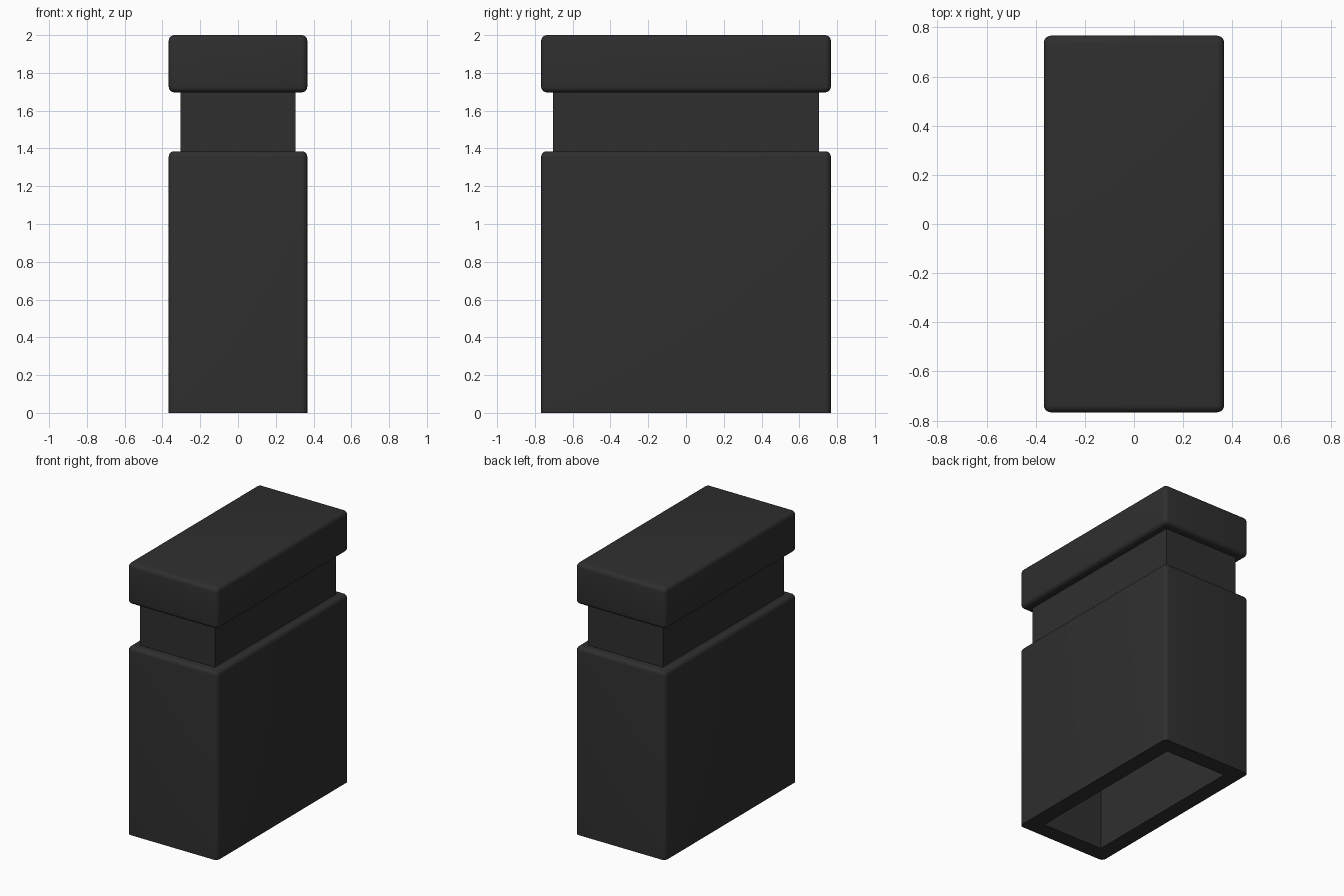
import bpy, bmesh, math

if "Cube" in bpy.data.objects:
    bpy.data.objects.remove(bpy.data.objects["Cube"], do_unlink=True)

# Single dark plastic colour
mat = bpy.data.materials.new("charcoal")
mat.use_nodes = True
COLOR = (0.028, 0.028, 0.028, 1)
mat.diffuse_color = COLOR
bsdf = mat.node_tree.nodes["Principled BSDF"]
bsdf.inputs["Base Color"].default_value = COLOR
bsdf.inputs["Roughness"].default_value = 0.6


def box(name, hx, hy, z0, z1, radius=0.0, round_bottom=True):
    """Box from half sizes and a height range, with optional rounded edges."""
    bm = bmesh.new()
    bmesh.ops.create_cube(bm, size=2)
    for v in bm.verts:
        v.co = (v.co.x * hx, v.co.y * hy, z1 if v.co.z > 0 else z0)
    if radius:
        edges = [e for e in bm.edges
                 if round_bottom or any(v.co.z > z0 + 1e-4 for v in e.verts)]
        bmesh.ops.bevel(bm, geom=edges, offset=radius, segments=5,
                        profile=0.5, affect='EDGES', clamp_overlap=True)
    bmesh.ops.recalc_face_normals(bm, faces=bm.faces)
    mesh = bpy.data.meshes.new(name)
    bm.to_mesh(mesh)
    bm.free()
    mesh.materials.append(mat)
    ob = bpy.data.objects.new(name, mesh)
    bpy.context.collection.objects.link(ob)
    return ob


def activate(ob):
    bpy.ops.object.select_all(action='DESELECT')
    ob.select_set(True)
    bpy.context.view_layer.objects.active = ob


# Stacked parts: hollow body, recessed neck, overhanging cap
body = box("body", 0.367, 0.767, 0.0, 1.385, 0.03, round_bottom=False)
neck = box("neck", 0.305, 0.704, 1.36, 1.72)
cap = box("cap", 0.367, 0.767, 1.697, 2.0, 0.03)

# Rectangular cavity open at the base of the body
cutter = box("cavity_cutter", 0.25, 0.648, -0.1, 1.27)
cutter.hide_render = True
cut = body.modifiers.new("cavity", 'BOOLEAN')
cut.operation = 'DIFFERENCE'
cut.solver = 'EXACT'
cut.object = cutter
activate(body)
bpy.ops.object.modifier_apply(modifier=cut.name)
bpy.data.objects.remove(cutter, do_unlink=True)

# Smooth rounded edges, crisp corners
for ob in (body, neck, cap):
    activate(ob)
    bpy.ops.object.shade_smooth_by_angle(angle=math.radians(35))
